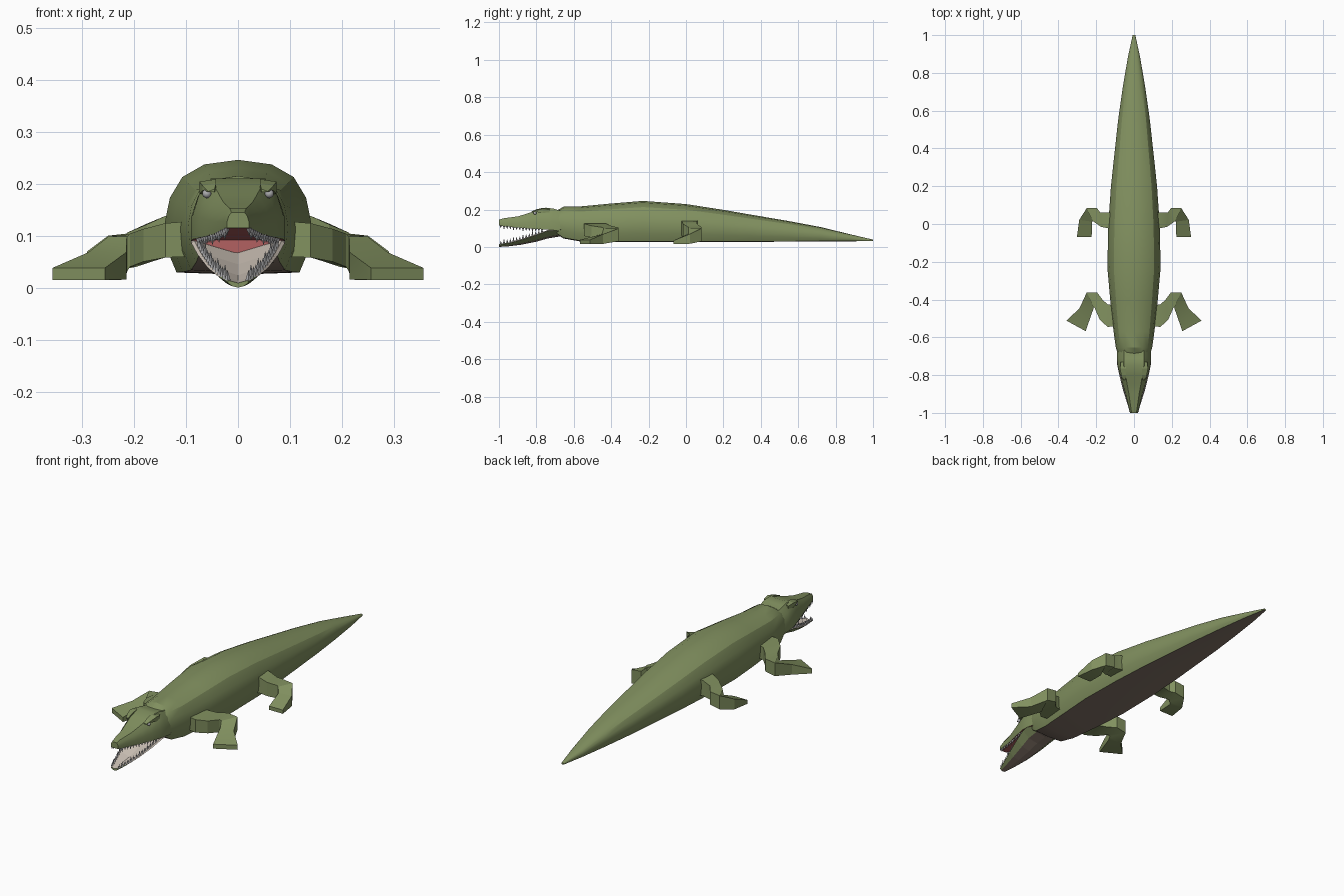
import bpy, bmesh
from math import radians
from mathutils import Vector, Matrix

if "Cube" in bpy.data.objects:
    bpy.data.objects.remove(bpy.data.objects["Cube"])


def material(name, rgb):
    m = bpy.data.materials.new(name)
    m.use_nodes = True
    m.diffuse_color = (*rgb, 1)
    m.node_tree.nodes["Principled BSDF"].inputs["Base Color"].default_value = (*rgb, 1)
    return m


green = material("olive green", (0.22, 0.28, 0.115))
brown = material("belly brown", (0.23, 0.175, 0.14))
cream = material("mouth cream", (0.62, 0.55, 0.48))
red = material("mouth red", (0.45, 0.12, 0.12))
grey = material("tooth grey", (0.42, 0.42, 0.43))


def finish(name, bm, mats, rule=None, mirror=False, smooth=0):
    bmesh.ops.recalc_face_normals(bm, faces=bm.faces)
    bm.normal_update()
    for f in bm.faces:
        f.material_index = rule(f) if rule else 0
    mesh = bpy.data.meshes.new(name)
    bm.to_mesh(mesh)
    bm.free()
    ob = bpy.data.objects.new(name, mesh)
    bpy.context.collection.objects.link(ob)
    for m in mats:
        mesh.materials.append(m)
    if mirror:
        ob.modifiers.new("Mirror", "MIRROR").use_clip = False
    if smooth:
        bpy.ops.object.select_all(action="DESELECT")
        ob.select_set(True)
        bpy.context.view_layer.objects.active = ob
        bpy.ops.object.shade_smooth_by_angle(angle=radians(smooth))
    return ob


def loft(rings):
    """Skin closed rings of points and cap both ends."""
    bm = bmesh.new()
    rows = [[bm.verts.new(p) for p in ring] for ring in rings]
    n = len(rows[0])
    for a, b in zip(rows, rows[1:]):
        for i in range(n):
            j = (i + 1) % n
            bm.faces.new((a[i], a[j], b[j], b[i]))
    bm.faces.new(rows[0])
    bm.faces.new(rows[-1])
    return bm


def symmetric(y, half):
    """Full ring from a half outline running bottom centre to top centre."""
    return ([Vector((x, y, z)) for x, z in half]
            + [Vector((-x, y, z)) for x, z in half[-2:0:-1]])


def scaled_rings(sections, profile):
    return [symmetric(y, [(u * w, zb + v * (zt - zb)) for u, v in profile])
            for y, w, zb, zt in sections]


# Body and tail: y, half width, bottom, top
body = [(-.69, .085, .07, .195), (-.655, .096, .045, .215), (-.57, .108, .03, .216),
        (-.4, .126, .026, .232), (-.23, .141, .025, .246), (0, .136, .025, .229),
        (.2, .122, .026, .198), (.35, .106, .027, .172), (.55, .084, .028, .138),
        (.72, .06, .029, .106), (.88, .033, .03, .067), (1, .007, .031, .039)]
body_profile = [(0, 0), (.84, .02), (.97, .22), (1, .45), (.93, .67),
                (.76, .85), (.46, .96), (0, 1)]
finish("body_and_tail", loft(scaled_rings(body, body_profile)), [green, brown],
       lambda f: int(f.normal.z < -.8), smooth=28)

# Upper head with a red palate
head = [(-1, .021, .115, .145), (-.975, .027, .111, .153), (-.9, .045, .103, .163),
        (-.85, .06, .099, .178), (-.8, .074, .096, .194), (-.75, .087, .093, .21),
        (-.71, .09, .09, .205), (-.68, .09, .085, .196), (-.64, .086, .08, .196)]
head_profile = [(0, 0), (1, 0), (1, .4), (.86, .74), (.6, 1), (0, 1)]
finish("upper_head", loft(scaled_rings(head, head_profile)), [green, red],
       lambda f: int(f.normal.z < -.8), smooth=25)

# Lower jaw: y, half width, bottom, rim height, trough height
jaw = [(-1, .02, 0, .014, .009), (-.95, .036, .003, .024, .014),
       (-.88, .058, .012, .042, .024), (-.8, .078, .028, .068, .045),
       (-.74, .09, .045, .09, .065), (-.68, .09, .055, .096, .09),
       (-.64, .088, .055, .096, .09)]
jaw_rings = [symmetric(y, [(0, zb), (.6 * w, zb + .22 * (zr - zb)), (w, zr - .004),
                           (.93 * w, zr), (0, zc)]) for y, w, zb, zr, zc in jaw]


def jaw_rule(f):
    if f.normal.z > .5:
        return 2
    return int(f.normal.z < -.85)


finish("lower_jaw", loft(jaw_rings), [green, brown, cream], jaw_rule)

# Throat closing the back of the mouth
bm = loft([symmetric(y, [(0, .06), (.084, .088), (.084, .1), (0, .1)]) for y in (-.735, -.727)])
finish("throat", bm, [red])


def along(sections, y):
    """Interpolate a section table at y."""
    for a, b in zip(sections, sections[1:]):
        if a[0] <= y <= b[0]:
            t = (y - a[0]) / (b[0] - a[0])
            return [p + t * (q - p) for p, q in zip(a, b)]


def teeth(name, sections, column, inset, direction, height):
    bm = bmesh.new()
    count = 14
    for i in range(count):
        y = -.99 + .22 * i / (count - 1)
        s = along(sections, y)
        h = height * (1.2 if i % 3 == 1 else .85)
        place = Matrix.Translation((s[1] * inset, y, s[column] + direction * h * .4))
        if direction < 0:
            place = place @ Matrix.Rotation(radians(180), 4, "X")
        bmesh.ops.create_cone(bm, cap_ends=True, segments=4, radius1=.006, radius2=0,
                              depth=h, matrix=place)
    finish(name, bm, [grey], mirror=True)


teeth("lower_teeth", jaw, 3, .87, 1, .024)
teeth("upper_teeth", head, 2, .92, -1, .018)

# Eyes under angular brows
bm = bmesh.new()
bmesh.ops.create_icosphere(bm, subdivisions=2, radius=.009,
                           matrix=Matrix.Translation((.06, -.807, .181)))
finish("eyes", bm, [grey], mirror=True, smooth=40)
brow = [(.045, .057, -.825, .184, .19), (.042, .068, -.8, .187, .201),
        (.042, .074, -.765, .18, .209), (.045, .07, -.73, .18, .205)]
bm = loft([[(a, y, zb), (b, y, zb), (b, y, zt - .005), (a, y, zt)] for a, b, y, zb, zt in brow])
finish("brows", bm, [green], mirror=True)


def legs(name, sections):
    """Square-section limb: two plan corners, bottom and top per section."""
    rings = [[(ax, ay, zb), (bx, by, zb), (bx, by, zt), (ax, ay, zt)]
             for ax, ay, bx, by, zb, zt in sections]
    finish(name, loft(rings), [green], mirror=True, smooth=20)


legs("front_legs", [(.09, -.54, .09, -.435, .06, .128), (.14, -.545, .14, -.425, .058, .124),
                    (.182, -.505, .166, -.402, .05, .113), (.208, -.445, .196, -.362, .04, .104),
                    (.214, -.44, .25, -.362, .03, .098), (.215, -.45, .288, -.445, .016, .068),
                    (.256, -.567, .357, -.512, .015, .038)])
legs("hind_legs", [(.11, -.03, .11, .065, .06, .142), (.14, -.022, .14, .06, .06, .138),
                   (.175, -.015, .178, .06, .052, .122), (.213, .012, .196, .084, .04, .106),
                   (.217, .014, .25, .084, .03, .1), (.222, .012, .29, .022, .017, .07),
                   (.224, -.068, .302, -.068, .015, .034)])
